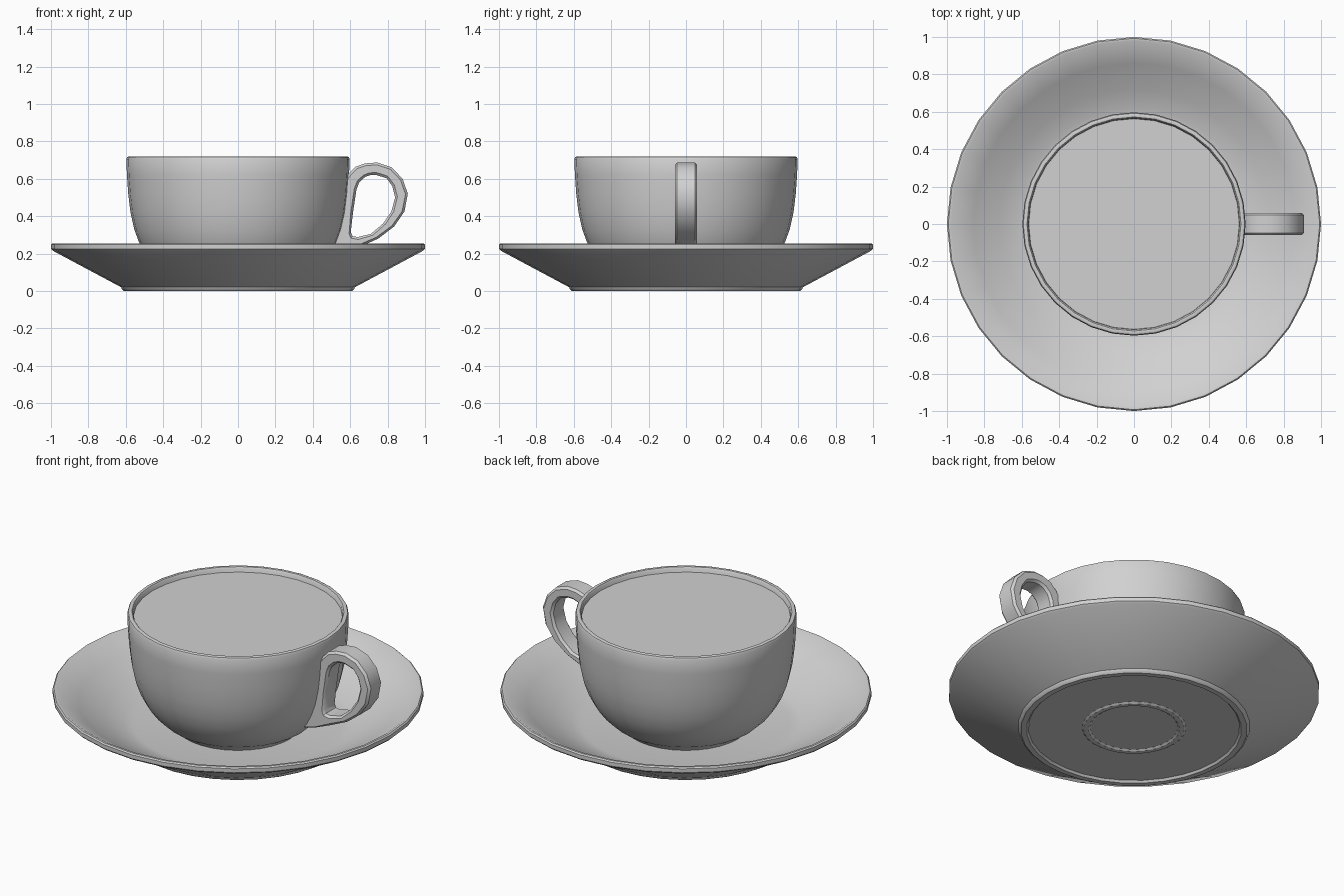
import bpy, bmesh, math
from mathutils import Vector

cube = bpy.data.objects.get("Cube")
if cube:
    bpy.data.objects.remove(cube, do_unlink=True)

# One plain ceramic colour
grey = bpy.data.materials.new("light grey ceramic")
grey.use_nodes = True
grey.diffuse_color = (0.64, 0.64, 0.64, 1)
grey.node_tree.nodes["Principled BSDF"].inputs["Base Color"].default_value = grey.diffuse_color


def finish(name, bm, angle=35):
    bmesh.ops.remove_doubles(bm, verts=bm.verts, dist=1e-5)
    bmesh.ops.recalc_face_normals(bm, faces=bm.faces)
    mesh = bpy.data.meshes.new(name)
    bm.to_mesh(mesh)
    bm.free()
    mesh.materials.append(grey)
    obj = bpy.data.objects.new(name, mesh)
    bpy.context.collection.objects.link(obj)
    bpy.ops.object.select_all(action='DESELECT')
    obj.select_set(True)
    bpy.context.view_layer.objects.active = obj
    bpy.ops.object.shade_smooth_by_angle(angle=math.radians(angle))
    return obj


def bridge(bm, rings, closed):
    """Skin a row of vertex rings with quads."""
    count = len(rings)
    for i in range(count if closed else count - 1):
        a, b = rings[i], rings[(i + 1) % count]
        for j in range(len(a)):
            k = (j + 1) % len(a)
            bm.faces.new((a[j], a[k], b[k], b[j]))


def lathe(name, profile, steps=32):
    """Turn a radius/height profile around the z axis."""
    bm = bmesh.new()
    rings = []
    for r, z in profile:
        if r == 0:
            rings.append([bm.verts.new((0, 0, z))])
        else:
            rings.append([bm.verts.new((r * math.cos(t), r * math.sin(t), z))
                          for t in (math.tau * s / steps for s in range(steps))])
    for a, b in zip(rings, rings[1:]):
        for j in range(steps):
            k = (j + 1) % steps
            if len(a) == 1:
                bm.faces.new((a[0], b[k], b[j]))
            elif len(b) == 1:
                bm.faces.new((a[j], a[k], b[0]))
            else:
                bm.faces.new((a[j], a[k], b[k], b[j]))
    return finish(name, bm)


# Saucer: recessed base with a small ring, flared wall, rim and sunken well
lathe("saucer", [
    (0, 0.012), (0.235, 0.012), (0.245, 0.005), (0.27, 0.005), (0.28, 0.012),
    (0.57, 0.012), (0.58, 0), (0.61, 0), (0.62, 0.008), (0.625, 0.02),
    (0.99, 0.215), (1.0, 0.225), (1.0, 0.248), (0.993, 0.255), (0.98, 0.255),
    (0.86, 0.18), (0.72, 0.105), (0.62, 0.062), (0.56, 0.05), (0, 0.05)])

# Cup: foot, bowl, rounded lip and inner wall
lathe("cup", [
    (0, 0.06), (0.30, 0.06), (0.31, 0.05), (0.34, 0.05), (0.35, 0.065),
    (0.41, 0.102), (0.46, 0.15), (0.5, 0.204), (0.53, 0.262), (0.555, 0.33),
    (0.575, 0.42), (0.587, 0.52), (0.594, 0.62), (0.597, 0.705),
    (0.592, 0.716), (0.582, 0.72), (0.572, 0.718), (0.565, 0.708),
    (0.558, 0.62), (0.54, 0.42), (0.49, 0.26), (0.4, 0.14), (0.3, 0.1), (0, 0.09)])

# Drink surface
lathe("drink", [(0, 0.69), (0.563, 0.69)])

# Handle: paired outer and inner outline points, as x, z, x, z
outline = [
    (0.56, 0.58, 0.633, 0.54), (0.59, 0.625, 0.648, 0.58), (0.63, 0.665, 0.68, 0.61),
    (0.68, 0.682, 0.71, 0.62), (0.745, 0.687, 0.74, 0.62), (0.82, 0.662, 0.795, 0.602),
    (0.88, 0.6, 0.825, 0.56), (0.908, 0.52, 0.84, 0.5), (0.89, 0.425, 0.82, 0.425),
    (0.835, 0.345, 0.775, 0.36), (0.75, 0.28, 0.71, 0.305), (0.65, 0.235, 0.64, 0.288),
    (0.54, 0.19, 0.612, 0.293), (0.46, 0.17, 0.603, 0.315), (0.54, 0.4, 0.615, 0.42)]
half, cut = 0.06, 0.013
bm = bmesh.new()
loops = []
for ox, oz, ix, iz in outline:
    out, inn = Vector((ox, 0, oz)), Vector((ix, 0, iz))
    inset = (inn - out).normalized() * cut
    side = Vector((0, half, 0))
    near = Vector((0, half - cut, 0))
    loops.append([bm.verts.new(p) for p in (
        out - near, out + near, out + inset + side, inn - inset + side,
        inn + near, inn - near, inn - inset - side, out + inset - side)])
bridge(bm, loops, True)
finish("handle", bm, 40)
